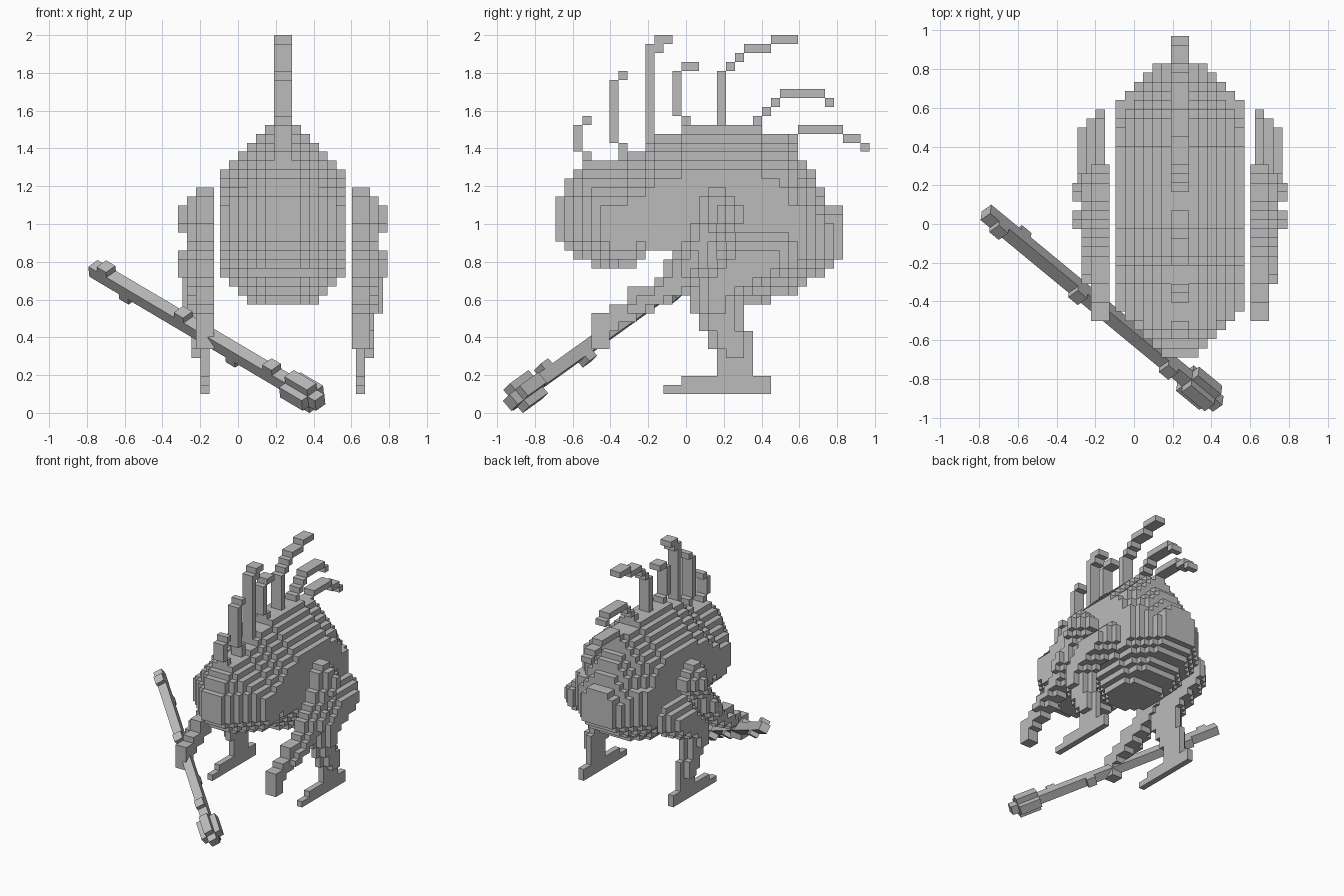
import bpy, bmesh
from mathutils import Vector, Matrix

if "Cube" in bpy.data.objects:
    bpy.data.objects.remove(bpy.data.objects["Cube"])

V = 0.0475                      # block size
CX, Y0, Z0 = 0.2375, -0.69, 0.1  # grid origin

grey = bpy.data.materials.new("grey")
grey.diffuse_color = (0.5, 0.5, 0.5, 1)
grey.use_nodes = True
grey.node_tree.nodes["Principled BSDF"].inputs["Base Color"].default_value = grey.diffuse_color


def finish(name, bm):
    bmesh.ops.remove_doubles(bm, verts=bm.verts, dist=1e-5)
    bmesh.ops.recalc_face_normals(bm, faces=bm.faces)
    me = bpy.data.meshes.new(name)
    bm.to_mesh(me)
    bm.free()
    me.materials.append(grey)
    ob = bpy.data.objects.new(name, me)
    bpy.context.collection.objects.link(ob)
    return ob


def blocks(name, cells, x0=CX, sx=1):
    """Outer faces of a set of grid cells (i, j, k)."""
    bm = bmesh.new()
    for c in cells:
        for ax in range(3):
            for s in (0, 1):
                n = list(c)
                n[ax] += 2 * s - 1
                if tuple(n) in cells:
                    continue
                vs = []
                for a, b in ((0, 0), (1, 0), (1, 1), (0, 1)):
                    p = list(c)
                    p[ax] += s
                    p[(ax + 1) % 3] += a
                    p[(ax + 2) % 3] += b
                    vs.append(bm.verts.new((x0 + sx * p[0] * V, Y0 + p[1] * V, Z0 + p[2] * V)))
                bm.faces.new(vs if (s == 1) == (sx == 1) else vs[::-1])
    return finish(name, bm)


def run(area, j, k, dj, dk):
    """Number of filled cells before the edge of a side profile."""
    n = 0
    while (j + dj * (n + 1), k + dk * (n + 1)) in area:
        n += 1
    return n


def profile(rows, k0):
    return {(j, k0 + n) for n, (a, b) in enumerate(rows) for j in range(a, b)}


# body: side profile rows from the belly up, stepped in width
rows = [(16, 24), (15, 27), (14, 28), (13, 30), (13, 31), (13, 32), (1, 32),
        (0, 32), (0, 32), (0, 32), (0, 32), (0, 30), (1, 30), (1, 29), (2, 29),
        (3, 28), (8, 27), (10, 27), (11, 26), (14, 23)]
area = profile(rows, 10) | profile([(4, 9), (2, 10)], 14)
body = set()
for j, k in area:
    w = min(7, 2 + run(area, j, k, 0, 1), 2 + run(area, j, k, -1, 0) if j < 13 or k < 13 else 7)
    if j >= 13:
        w = min(w, 4 + run(area, j, k, 0, -1), 3 + run(area, j, k, 1, 0))
    elif j < 10:
        w = min(w, 5 + run(area, j, k, 0, -1))
    body |= {(i, j, k) for i in range(-w, w)}
blocks("body", body)

# crest tufts: boxes (first j, last j, first k, last k)
tufts = [
    [(3, 3, 26, 26), (2, 2, 27, 29), (3, 3, 30, 30)],
    [(7, 7, 26, 27), (6, 6, 28, 34), (7, 7, 35, 35)],
    [(10, 10, 28, 38), (11, 11, 38, 38), (11, 12, 39, 39)],
    [(14, 14, 30, 30), (13, 13, 31, 35), (14, 15, 36, 36)],
    [(18, 18, 30, 35), (19, 19, 36, 36), (20, 20, 37, 37), (21, 23, 38, 38), (24, 26, 39, 39)],
    [(22, 22, 30, 30), (23, 23, 31, 31), (24, 24, 32, 32), (25, 29, 33, 33), (30, 30, 32, 32)],
    [(26, 26, 28, 28), (27, 31, 29, 29), (32, 33, 28, 28), (34, 34, 27, 27)],
]
for n, t in enumerate(tufts):
    blocks("crest_tuft_%d" % (n + 1), {(i, j, k) for a, b, c, d in t for i in (-1, 0)
                                       for j in range(a, b + 1) for k in range(c, d + 1)})

# arms and legs: side profile rows from the bottom up
arm = profile([(4, 6), (4, 6), (4, 7), (4, 9), (6, 11), (8, 13), (8, 15), (11, 16), (12, 17),
               (12, 18), (13, 18), (14, 18), (15, 19), (15, 20), (16, 21), (16, 21),
               (16, 20), (17, 19)], 5)
leg = profile([(12, 24), (14, 24), (18, 22), (18, 22), (18, 22), (17, 22), (17, 22), (16, 21),
               (16, 21), (15, 21), (15, 21), (15, 22), (15, 24), (16, 26), (17, 27),
               (18, 27), (19, 27), (20, 26)], 0)


def limb(area, base, cap):
    cells = set()
    for j, k in area:
        d = min(run(area, j, k, 1, 0), run(area, j, k, -1, 0), run(area, j, k, 0, 1))
        cells |= {(i, j, k) for i in range(min(cap(k), base + d))}
    return cells


arm_cells = limb(arm, 2, lambda k: 2 if k < 9 else 3 if k < 13 else 4)
leg_cells = limb(leg, 1, lambda k: 1 if k < 4 else 2 if k < 9 else 3)
for side, s in (("right", 1), ("left", -1)):
    blocks(side + "_arm", arm_cells, CX + s * 0.365, s)
    blocks(side + "_leg", leg_cells, CX + s * 0.388, s)

# club: tilted shaft, knobs and a thick head
A, B = Vector((-0.765, 0.06, 0.765)), Vector((0.435, -0.93, 0.055))
d = (B - A).normalized()
u = Vector((0, -0.7, 0.7))
u = (u - d * u.dot(d)).normalized()
w = d.cross(u)
L = (B - A).length
frame = Matrix((d, u, w)).transposed().to_4x4()
frame.translation = A


def club_box(name, loc, size):
    bm = bmesh.new()
    bmesh.ops.create_cube(bm, size=1)
    bmesh.ops.scale(bm, vec=size, verts=bm.verts)
    bmesh.ops.translate(bm, vec=loc, verts=bm.verts)
    bm.transform(frame)
    finish(name, bm)


club_box("club_shaft", (L / 2, 0, 0), (L, 0.07, 0.07))
for n, (t, s) in enumerate(((0.06, 1), (0.15, -1), (0.4, 1), (0.62, -1), (0.79, 1))):
    club_box("club_knob_%d" % (n + 1), (t * L, s * 0.045, 0), (0.07, 0.05, 0.07))
club_box("club_head_tall", (L - 0.14, 0, 0), (0.17, 0.16, 0.07))
club_box("club_head_wide", (L - 0.14, 0, 0), (0.17, 0.07, 0.16))
